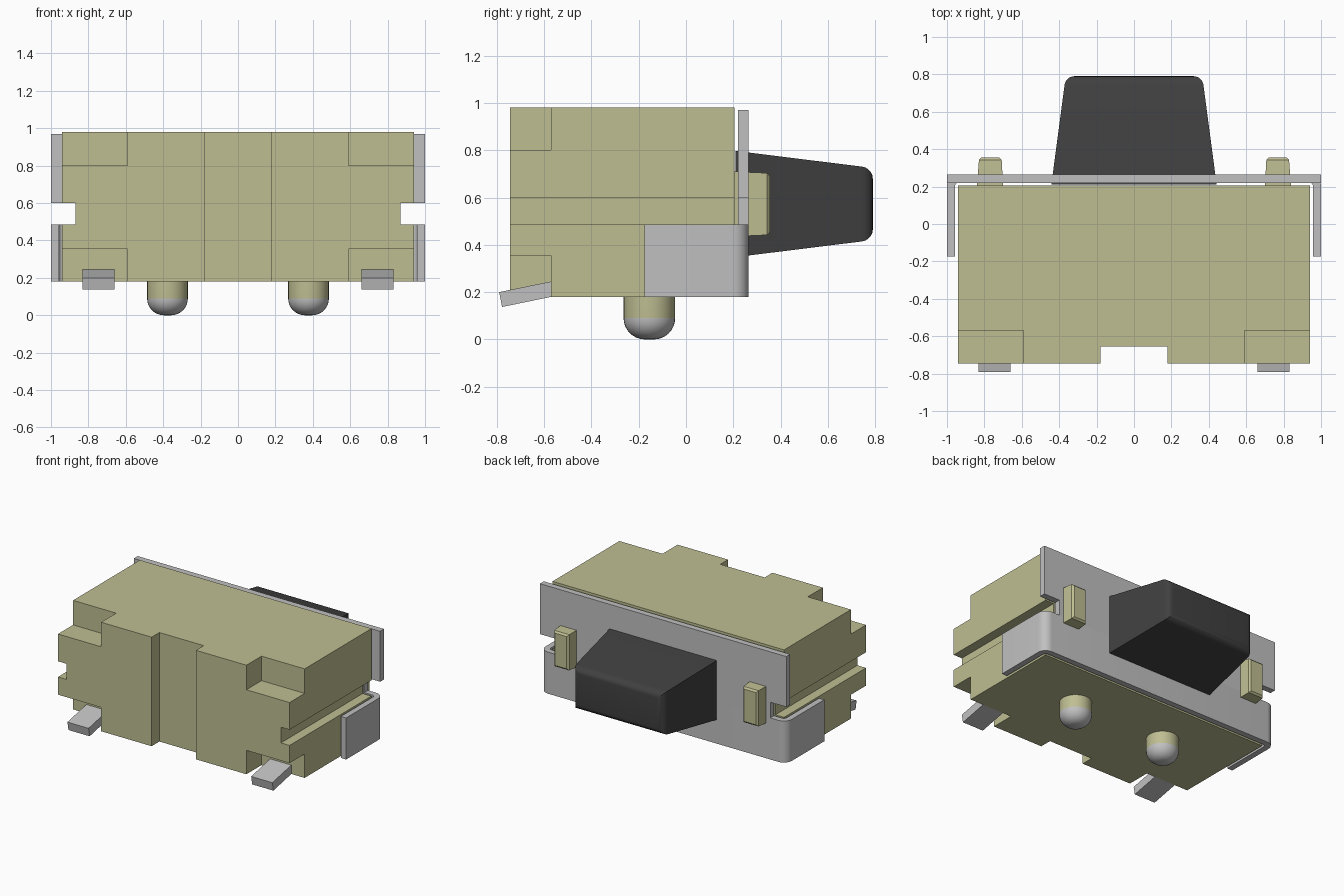
import bpy, bmesh, math
from mathutils import Vector

cube = bpy.data.objects.get("Cube")
if cube:
    bpy.data.objects.remove(cube, do_unlink=True)


def material(name, rgb):
    m = bpy.data.materials.new(name)
    m.use_nodes = True
    m.diffuse_color = (*rgb, 1)
    bsdf = next(n for n in m.node_tree.nodes if n.type == 'BSDF_PRINCIPLED')
    bsdf.inputs["Base Color"].default_value = (*rgb, 1)
    return m


HOUSING = material("pale olive plastic", (0.52, 0.515, 0.29))
METAL = material("silver grey metal", (0.527, 0.527, 0.527))
RUBBER = material("charcoal plastic", (0.051, 0.051, 0.051))


def finish(name, bm, *mats):
    bmesh.ops.recalc_face_normals(bm, faces=bm.faces)
    me = bpy.data.meshes.new(name)
    bm.to_mesh(me)
    bm.free()
    for m in mats:
        me.materials.append(m)
    ob = bpy.data.objects.new(name, me)
    bpy.context.collection.objects.link(ob)
    return ob


def select(ob):
    bpy.ops.object.select_all(action='DESELECT')
    ob.select_set(True)
    bpy.context.view_layer.objects.active = ob


def smooth(ob, angle=30):
    select(ob)
    bpy.ops.object.shade_smooth_by_angle(angle=math.radians(angle))


def prism(name, pts, axis, lo, hi, mat):
    """Extrude a 2D outline along an axis; the outline uses the other two axes in order."""
    def place(p, t):
        c = list(p)
        c.insert("xyz".index(axis), t)
        return c
    bm = bmesh.new()
    face = bm.faces.new([bm.verts.new(place(p, lo)) for p in pts])
    ext = bmesh.ops.extrude_face_region(bm, geom=[face])
    step = Vector(place((0, 0), hi - lo))
    bmesh.ops.translate(bm, vec=step, verts=[v for v in ext["geom"] if isinstance(v, bmesh.types.BMVert)])
    return finish(name, bm, mat)


def box(name, x, y, z, mat):
    return prism(name, [(x[0], y[0]), (x[1], y[0]), (x[1], y[1]), (x[0], y[1])], "z", z[0], z[1], mat)


def frustum(name, back, front, mat, bevel, segments):
    """Block tapering along y; each end is (y, x0, x1, z0, z1). Bevels the end cap."""
    bm = bmesh.new()
    ends = [[bm.verts.new(p) for p in ((a, y, c), (b, y, c), (b, y, d), (a, y, d))]
            for y, a, b, c, d in (back, front)]
    bm.faces.new(ends[0])
    cap = bm.faces.new(ends[1])
    for i in range(4):
        j = (i + 1) % 4
        bm.faces.new((ends[0][i], ends[0][j], ends[1][j], ends[1][i]))
    bmesh.ops.bevel(bm, geom=list(cap.edges), offset=bevel, segments=segments,
                    profile=0.5, affect='EDGES')
    return finish(name, bm, mat)


# Housing: outline with side grooves, extruded front to back
half = [(0.94, 0.18), (0.94, 0.485), (0.87, 0.485), (0.87, 0.60), (0.94, 0.60), (0.94, 0.98)]
outline = half + [(-x, z) for x, z in reversed(half)]
housing = prism("housing", outline, "y", -0.745, 0.205, HOUSING)

# Front notch and four corner recesses
cutters = [box("cutter", (-0.18, 0.18), (-0.9, -0.655), (0, 1.2), HOUSING)]
for s in (-1, 1):
    xs = sorted((s * 0.59, s * 1.1))
    for zs in ((0.80, 1.2), (0.0, 0.355)):
        cutters.append(box("cutter", xs, (-0.9, -0.57), zs, HOUSING))
for c in cutters:
    c.hide_render = True
    mod = housing.modifiers.new("cut", 'BOOLEAN')
    mod.operation = 'DIFFERENCE'
    mod.solver = 'EXACT'
    mod.object = c
    select(housing)
    bpy.ops.object.modifier_apply(modifier=mod.name)
for c in cutters:
    bpy.data.objects.remove(c, do_unlink=True)

# Cover plate: flat upper section with a slot at each side
upper = [(0.87, 0.485), (0.87, 0.60), (1.0, 0.60), (1.0, 0.97)]
prism("cover_plate_upper", upper + [(-x, z) for x, z in reversed(upper)], "y", 0.22, 0.265, METAL)


# Cover plate: lower section wrapping round both sides
def bend(x, y, r):
    return [(x - r + r * math.sin(t), y - r + r * math.cos(t))
            for t in (i * math.pi / 16 for i in range(9))]


outer = bend(1.0, 0.265, 0.065) + [(1.0, -0.175)]
inner = [(0.957, -0.175)] + bend(0.957, 0.222, 0.022)[::-1]
right = outer + inner
lower = prism("cover_plate_lower", right + [(-x, y) for x, y in reversed(right)],
              "z", 0.18, 0.485, METAL)
smooth(lower)

# Push button
button = frustum("push_button", (0.21, -0.442, 0.442, 0.348, 0.797),
                 (0.79, -0.365, 0.365, 0.42, 0.725), RUBBER, 0.045, 5)
smooth(button)

for s, side in ((1, "left"), (-1, "right")):
    # Retaining peg through the cover plate
    bx, fx = sorted((s * 0.70, s * 0.84)), sorted((s * 0.708, s * 0.828))
    frustum("retaining_peg_" + side, (0.20, *bx, 0.435, 0.71),
            (0.355, *fx, 0.442, 0.703), HOUSING, 0.012, 1)

    # Sloping solder terminal
    xs = sorted((s * 0.66, s * 0.832))
    prism("terminal_" + side, [(-0.57, 0.18), (-0.57, 0.245), (-0.79, 0.20), (-0.778, 0.137)],
          "x", xs[0], xs[1], METAL)

    # Locating pin: olive shank, grey rounded tip
    profile = [(0.109, 0.19), (0.109, 0.09)]
    profile += [(0.019 + 0.09 * math.cos(t), 0.09 - 0.09 * math.sin(t))
                for t in (i * math.pi / 16 for i in range(1, 9))]
    n = 32
    bm = bmesh.new()
    rings = [[bm.verts.new((s * 0.377 + r * math.cos(2 * math.pi * k / n),
                            -0.155 + r * math.sin(2 * math.pi * k / n), z)) for k in range(n)]
             for r, z in profile]
    for a, b in zip(rings, rings[1:]):
        for k in range(n):
            bm.faces.new((a[k], a[(k + 1) % n], b[(k + 1) % n], b[k]))
    bm.faces.new(rings[0])
    bm.faces.new(rings[-1])
    for f in bm.faces:
        f.material_index = int(f.calc_center_median().z < 0.09)
    smooth(finish("locating_pin_" + side, bm, HOUSING, METAL))
